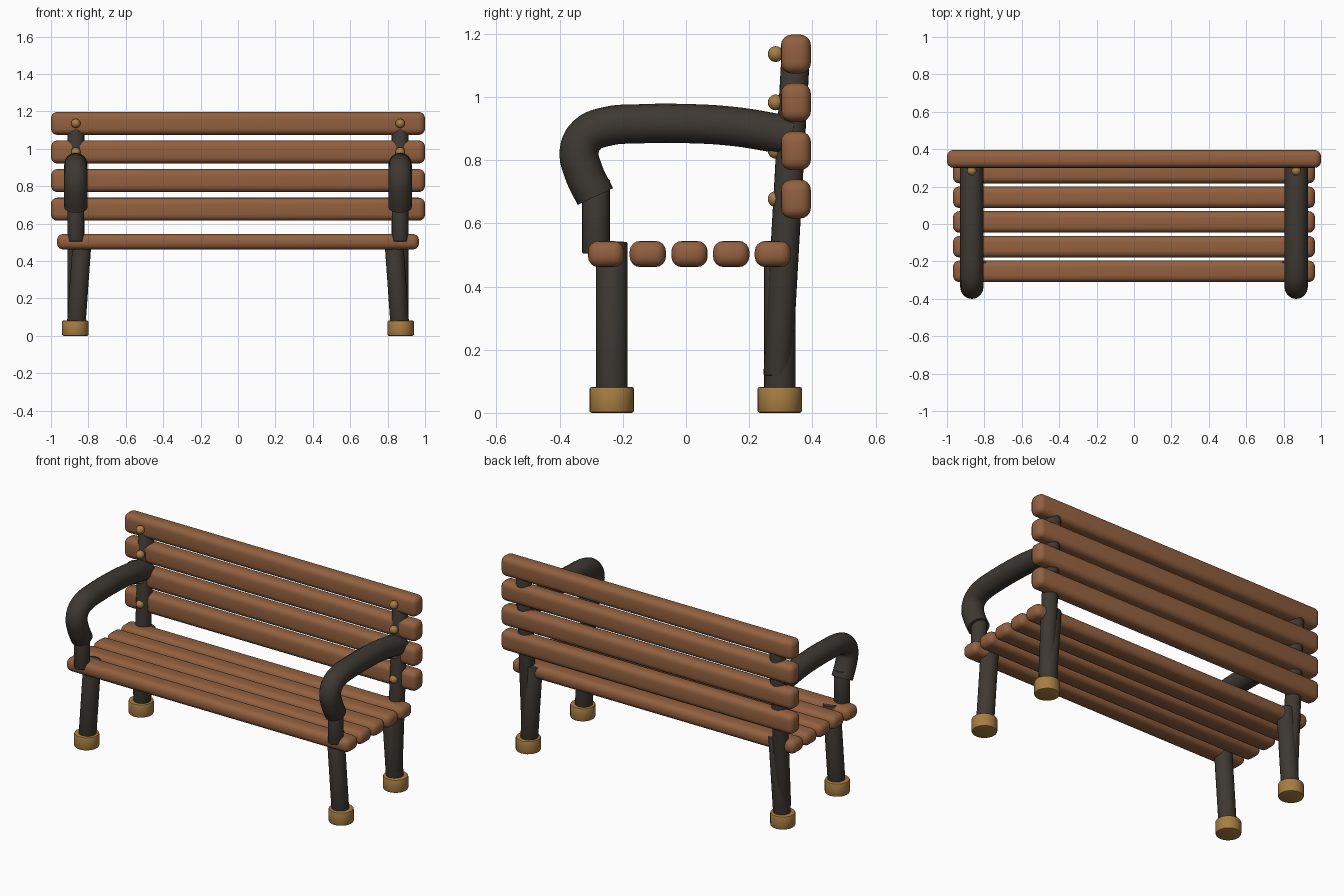
import bpy
from mathutils import Vector

cube = bpy.data.objects.get("Cube")
if cube:
    bpy.data.objects.remove(cube, do_unlink=True)


def material(name, color):
    mat = bpy.data.materials.new(name)
    mat.use_nodes = True
    mat.diffuse_color = (*color, 1)
    mat.node_tree.nodes["Principled BSDF"].inputs["Base Color"].default_value = (*color, 1)
    return mat


WOOD = material("brown wood", (0.29, 0.118, 0.05))
IRON = material("dark iron", (0.048, 0.04, 0.032))
BRASS = material("brass", (0.39, 0.205, 0.055))


def finish(name, mat, bevel=0, segments=3):
    """Name, colour, round off and smooth the active object."""
    ob = bpy.context.object
    ob.name = name
    ob.data.materials.append(mat)
    bpy.ops.object.transform_apply(location=False, rotation=True, scale=True)
    if bevel:
        mod = ob.modifiers.new("rounding", "BEVEL")
        mod.width = bevel
        mod.segments = segments
        mod.limit_method = "ANGLE"
        bpy.ops.object.modifier_apply(modifier=mod.name)
    bpy.ops.object.shade_smooth_by_angle()
    return ob


def slat(name, y, z, size):
    bpy.ops.mesh.primitive_cube_add(size=1, location=(0, y, z))
    bpy.context.object.scale = size
    finish(name, WOOD, 0.034, 4)


def rod(name, mat, start, end, radius, bevel=0.004):
    """Round bar between two points."""
    a, b = Vector(start), Vector(end)
    bpy.ops.mesh.primitive_cylinder_add(vertices=24, radius=radius, depth=(b - a).length,
                                        location=(a + b) / 2)
    bpy.context.object.rotation_euler = (b - a).to_track_quat("Z", "Y").to_euler()
    finish(name, mat, bevel, 2)


def tube(name, mat, points, radius):
    """Smooth pipe along a path, turned into a mesh."""
    curve = bpy.data.curves.new(name, "CURVE")
    curve.dimensions = "3D"
    curve.bevel_depth = radius
    curve.bevel_resolution = 6
    curve.use_fill_caps = True
    curve.resolution_u = 5
    spline = curve.splines.new("BEZIER")
    spline.bezier_points.add(len(points) - 1)
    for bp, co in zip(spline.bezier_points, points):
        bp.co = co
        bp.handle_left_type = bp.handle_right_type = "AUTO"
    ob = bpy.data.objects.new(name, curve)
    bpy.context.collection.objects.link(ob)
    bpy.ops.object.select_all(action="DESELECT")
    ob.select_set(True)
    bpy.context.view_layer.objects.active = ob
    bpy.ops.object.convert(target="MESH")
    finish(name, mat)


# Seat slats
for i in range(5):
    slat(f"seat_slat_{i + 1}", -0.253 + i * 0.132, 0.503, (1.936, 0.115, 0.083))

# Backrest slats
back_heights = [0.677 + i * 0.153 for i in range(4)]
for i, z in enumerate(back_heights):
    slat(f"back_slat_{i + 1}", 0.348, z, (2, 0.095, 0.123))

# Arm path as (y, z)
arm_path = [(-0.287, 0.685), (-0.325, 0.765), (-0.338, 0.83), (-0.313, 0.88),
            (-0.25, 0.907), (-0.15, 0.915), (0, 0.916), (0.15, 0.907),
            (0.26, 0.89), (0.335, 0.875)]

for side, s in (("left", 1), ("right", -1)):
    x = 0.867 * s
    # Legs lean inward, each in a brass foot
    for place, y in (("front", -0.235), ("back", 0.297)):
        rod(f"{side}_{place}_leg", IRON, (x, y, 0.03), (0.831 * s, y, 0.54), 0.05)
        rod(f"{side}_{place}_foot", BRASS, (x + 0.003 * s, y, 0), (x + 0.003 * s, y, 0.082),
            0.071, 0.008)
    # Post carrying the backrest
    rod(f"{side}_back_post", IRON, (x, 0.29, 0.117), (x, 0.347, 1.13), 0.045)
    # Armrest and its support
    rod(f"{side}_arm_support", IRON, (x, -0.285, 0.505), (x, -0.285, 0.74), 0.044)
    tube(f"{side}_armrest", IRON, [(x, y, z) for y, z in arm_path], 0.062)
    # Bolt heads
    for i, z in enumerate(back_heights):
        bpy.ops.mesh.primitive_uv_sphere_add(segments=16, ring_count=10, radius=0.025,
                                             location=(x, 0.284, z))
        finish(f"{side}_bolt_{i + 1}", BRASS)
